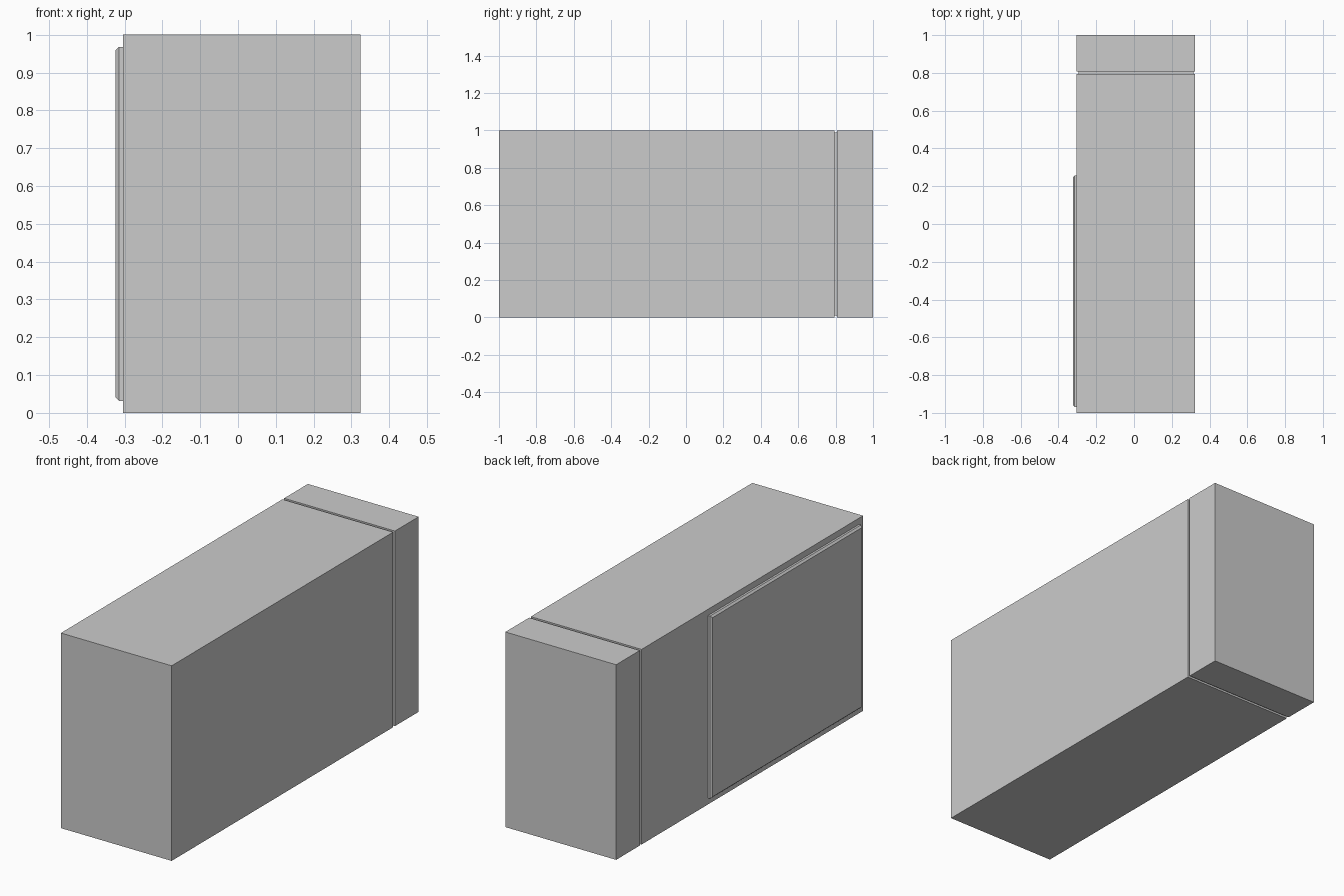
import bpy, bmesh

if "Cube" in bpy.data.objects:
    bpy.data.objects.remove(bpy.data.objects["Cube"])

X0, X1 = -0.304, 0.324      # body sides
GROOVE = 0.01               # seam depth


def finish(bm, name):
    bmesh.ops.recalc_face_normals(bm, faces=bm.faces)
    mesh = bpy.data.meshes.new(name)
    bm.to_mesh(mesh)
    bm.free()
    obj = bpy.data.objects.new(name, mesh)
    bpy.context.collection.objects.link(obj)
    return obj


def ring(bm, y, inset):
    corners = [(X0 + inset, inset), (X1 - inset, inset),
               (X1 - inset, 1 - inset), (X0 + inset, 1 - inset)]
    return [bm.verts.new((x, y, z)) for x, z in corners]


# Case body: rectangular rings along y, stepping inward at the seam
bm = bmesh.new()
steps = [(-1, 0), (0.794, 0), (0.794, GROOVE), (0.808, GROOVE), (0.808, 0), (1, 0)]
rings = [ring(bm, y, inset) for y, inset in steps]
for a, b in zip(rings, rings[1:]):
    for i in range(4):
        j = (i + 1) % 4
        bm.faces.new((a[i], a[j], b[j], b[i]))
bm.faces.new(rings[0])
bm.faces.new(rings[-1])
finish(bm, "case_body")

# Raised side panel with chamfered outer rim
bm = bmesh.new()
bmesh.ops.create_cube(bm, size=1)
lo, hi = (-0.324, -0.968, 0.032), (X0, 0.256, 0.968)
for v in bm.verts:
    v.co = [h if c > 0 else l for c, l, h in zip(v.co, lo, hi)]
rim = [e for e in bm.edges if all(v.co.x < X0 - 0.01 for v in e.verts)]
bmesh.ops.bevel(bm, geom=rim, offset=0.009, segments=1, affect='EDGES')
finish(bm, "side_panel")
